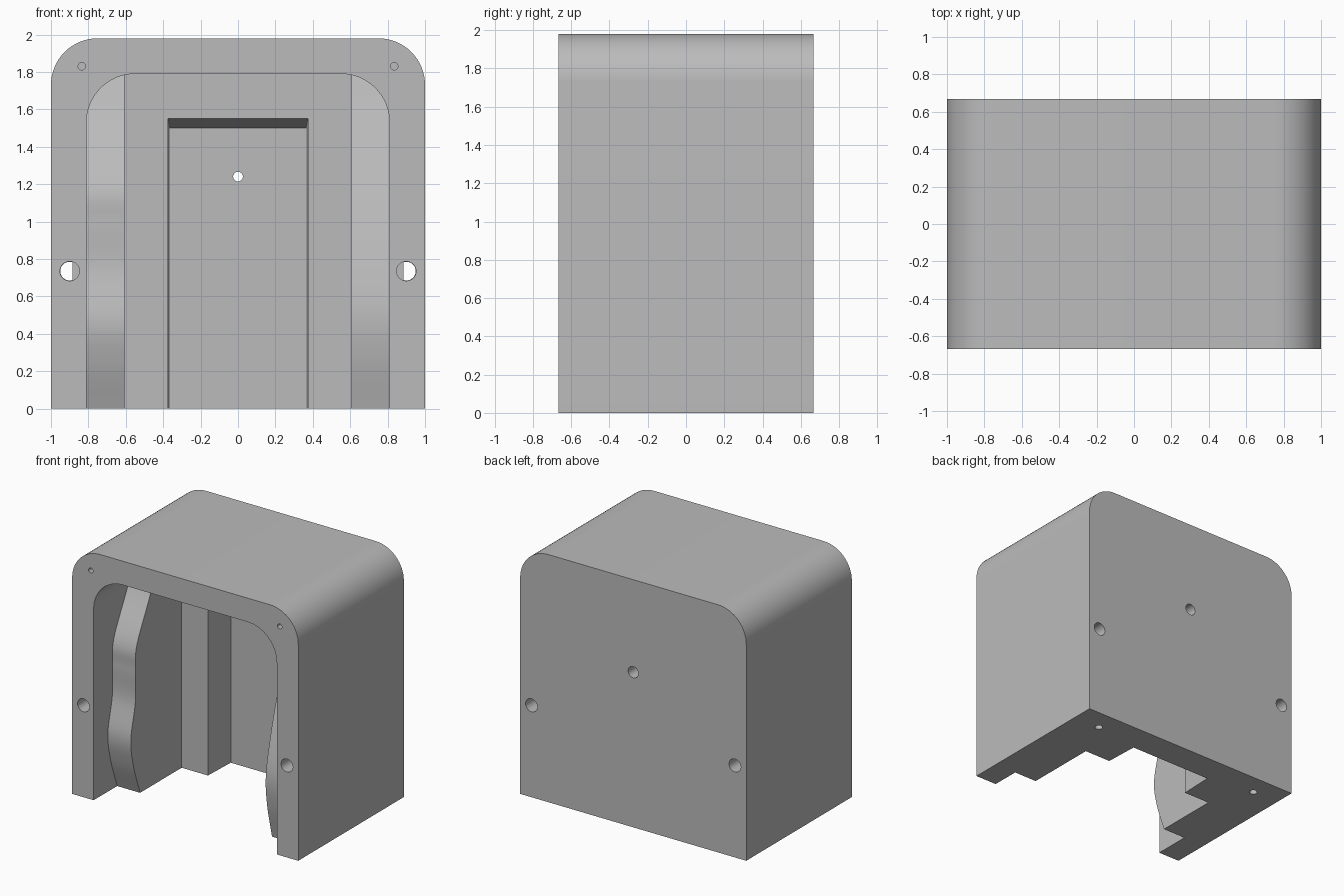
import bpy, bmesh, math
from mathutils import Vector

if "Cube" in bpy.data.objects:
    bpy.data.objects.remove(bpy.data.objects["Cube"])

gray = bpy.data.materials.new("plain_gray")
gray.use_nodes = True
COLOR = (0.5, 0.5, 0.5, 1)
gray.diffuse_color = COLOR
gray.node_tree.nodes["Principled BSDF"].inputs["Base Color"].default_value = COLOR


def solid(name, start, end):
    """Loft between two matching closed outlines."""
    bm = bmesh.new()
    a = [bm.verts.new(p) for p in start]
    b = [bm.verts.new(p) for p in end]
    bm.faces.new(a)
    bm.faces.new(b)
    for i in range(len(a)):
        j = (i + 1) % len(a)
        bm.faces.new((a[i], a[j], b[j], b[i]))
    bmesh.ops.recalc_face_normals(bm, faces=bm.faces)
    mesh = bpy.data.meshes.new(name)
    bm.to_mesh(mesh)
    bm.free()
    mesh.materials.append(gray)
    obj = bpy.data.objects.new(name, mesh)
    bpy.context.collection.objects.link(obj)
    return obj


def prism_y(name, outline, y0, y1, back=None):
    return solid(name, [(x, y0, z) for x, z in outline],
                 [(x, y1, z) for x, z in (back or outline)])


def arch(w, top, r, base, n=16):
    """Upright outline with rounded upper corners."""
    pts = [(-w, base), (w, base)]
    for cx, turn in ((w - r, 0), (r - w, math.pi / 2)):
        for i in range(n + 1):
            t = turn + i * math.pi / 2 / n
            pts.append((cx + r * math.cos(t), top - r + r * math.sin(t)))
    return pts


def circle(cx, cz, r, n=32):
    return [(cx + r * math.cos(2 * math.pi * i / n),
             cz + r * math.sin(2 * math.pi * i / n)) for i in range(n)]


def cut(target, cutter):
    cutter.hide_render = True
    mod = target.modifiers.new("cut", "BOOLEAN")
    mod.operation = "DIFFERENCE"
    mod.solver = "EXACT"
    mod.object = cutter
    bpy.context.view_layer.objects.active = target
    bpy.ops.object.modifier_apply(modifier=mod.name)
    bpy.data.objects.remove(cutter)


def smooth(obj):
    bpy.ops.object.select_all(action="DESELECT")
    obj.select_set(True)
    bpy.context.view_layer.objects.active = obj
    bpy.ops.object.shade_smooth_by_angle(angle=math.radians(30))


FRONT, BACK = -0.667, 0.667
CAVITY_BACK, RECESS_BACK = 0.155, 0.43

# Rounded outer housing with an arched cavity and a drafted rear recess
housing = prism_y("housing", arch(1, 1.98, 0.25, 0), FRONT, BACK)
cut(housing, prism_y("cavity", arch(0.81, 1.79, 0.26, -0.1), -0.8, CAVITY_BACK))


def doorway(w, top):
    return [(-w, -0.1), (w, -0.1), (w, top), (-w, top)]


cut(housing, prism_y("recess", doorway(0.375, 1.55), CAVITY_BACK - 0.001,
                     RECESS_BACK, doorway(0.365, 1.50)))

# Centre hole, wider at the back
cut(housing, prism_y("centre_hole", circle(0, 1.24, 0.026), 0.3, 0.8))
cut(housing, prism_y("centre_bore", circle(0, 1.24, 0.045), 0.55, 0.8))

for s in (-1, 1):
    # Side holes: round at both ends, with a flat-sided passage between
    hole = circle(s * 0.9, 0.735, 0.052)
    passage = [(s * max(s * x, 0.885), z) for x, z in circle(s * 0.9, 0.735, 0.05)]
    passage = list(dict.fromkeys(passage))
    passage = [p for p in passage if s * p[0] > 0.8851] + \
              [(s * 0.885, 0.735 + s * k * 0.0477) for k in (1, -1)]
    passage.sort(key=lambda p: math.atan2(p[1] - 0.735, p[0] - s * 0.9))
    cut(housing, prism_y("passage", passage, -0.5, 0.5))
    cut(housing, prism_y("front_hole", hole, -0.8, -0.3))
    cut(housing, prism_y("back_hole", hole, 0.3, 0.8))
    # Small blind holes in the upper front corners and the base
    cut(housing, prism_y("pin_hole", circle(s * 0.835, 1.83, 0.02, 20), -0.8, -0.4))
    ring = circle(s * 0.765, 0.495, 0.03, 20)
    cut(housing, solid("base_hole", [(x, y, -0.1) for x, y in ring],
                       [(x, y, 0.25) for x, y in ring]))
smooth(housing)


def wave(keys, steps=8):
    """Smooth curve through (y, z) points."""
    p = [Vector(k) for k in keys]
    p = [2 * p[0] - p[1]] + p + [2 * p[-1] - p[-2]]
    out = []
    for a, b, c, d in zip(p, p[1:], p[2:], p[3:]):
        for i in range(steps):
            t = i / steps
            out.append(b + 0.5 * t * (c - a + t * (2 * a - 5 * b + 4 * c - d
                                                  + t * (3 * (b - c) + d - a))))
    return out + [p[-2]]


# Side rails with a wavy front face
RAILS = {
    "right_rail": (-1, [(-0.37, 0), (-0.455, 0.25), (-0.487, 0.47), (-0.43, 0.75),
                        (-0.428, 1.0), (-0.41, 1.2), (-0.24, 1.54), (-0.15, 1.792)]),
    "left_rail": (1, [(-0.437, 0), (-0.5, 0.28), (-0.515, 0.52), (-0.46, 0.8),
                      (-0.375, 1.1), (-0.23, 1.54), (-0.15, 1.792)]),
}
for name, (s, keys) in RAILS.items():
    outline = [tuple(v) for v in wave(keys)]
    outline += [(CAVITY_BACK + 0.003, 1.792), (CAVITY_BACK + 0.003, 0)]
    rail = solid(name, [(s * 0.607, y, z) for y, z in outline],
                 [(s * 0.812, y, z) for y, z in outline])
    smooth(rail)
